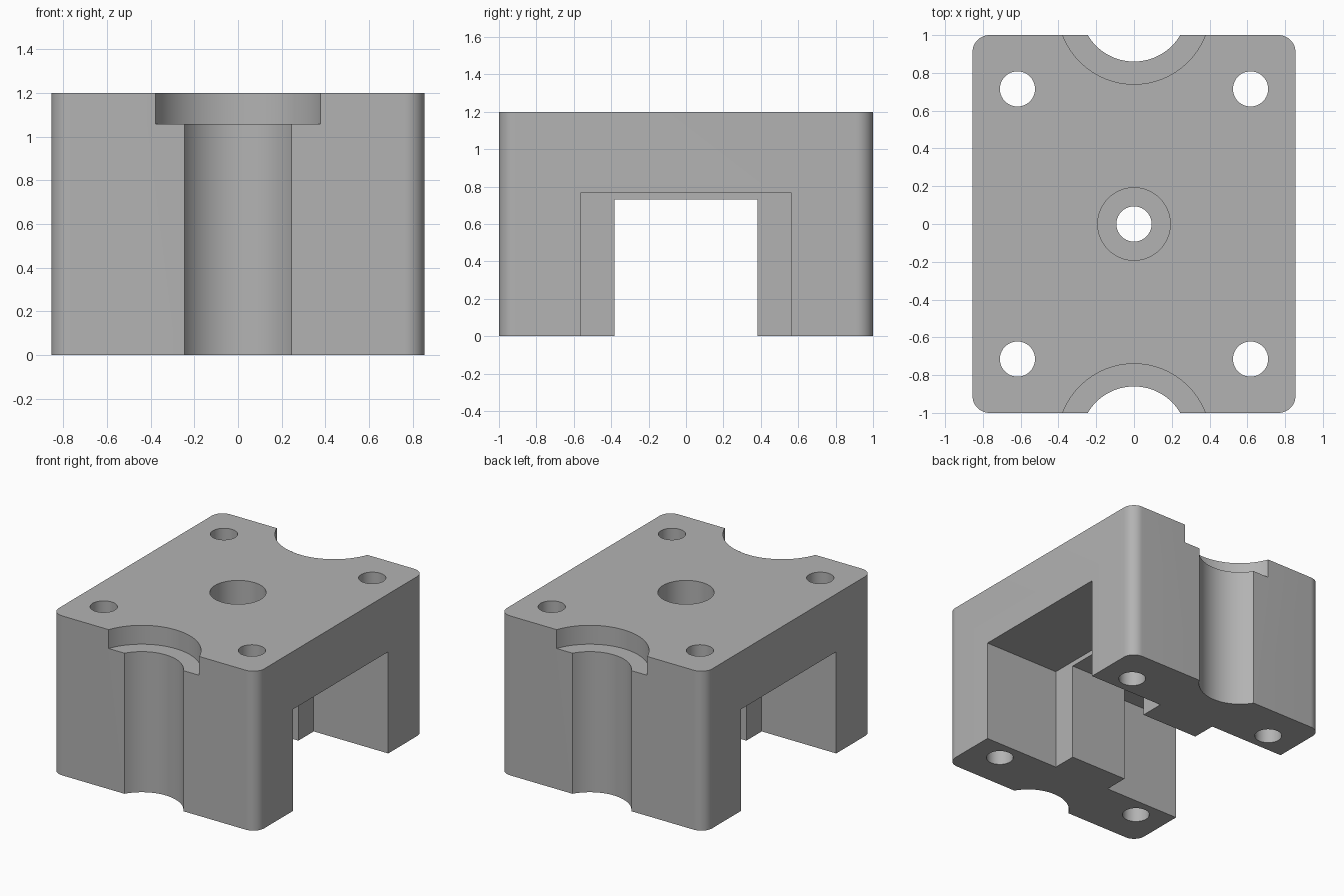
import bpy
import bmesh
from mathutils import Matrix

cube = bpy.data.objects.get("Cube")
if cube:
    bpy.data.objects.remove(cube, do_unlink=True)

HALF_X, HALF_Y, HEIGHT = 0.855, 1.0, 1.2
GREY = (0.45, 0.45, 0.45, 1.0)

grey = bpy.data.materials.new("plain grey")
grey.use_nodes = True
grey.diffuse_color = GREY
grey.node_tree.nodes["Principled BSDF"].inputs["Base Color"].default_value = GREY


def add_object(name, bm):
    mesh = bpy.data.meshes.new(name)
    bm.to_mesh(mesh)
    bm.free()
    mesh.materials.append(grey)
    obj = bpy.data.objects.new(name, mesh)
    bpy.context.collection.objects.link(obj)
    return obj


def box_mesh(x0, x1, y0, y1, z0, z1):
    bm = bmesh.new()
    size = Matrix.Diagonal((x1 - x0, y1 - y0, z1 - z0, 1))
    centre = Matrix.Translation(((x0 + x1) / 2, (y0 + y1) / 2, (z0 + z1) / 2))
    bmesh.ops.create_cube(bm, size=1, matrix=centre @ size)
    return bm


def cut(bm):
    """Subtract a shape from the block."""
    cutter = add_object("cutter", bm)
    cutter.hide_render = True
    mod = block.modifiers.new("cut", "BOOLEAN")
    mod.operation = "DIFFERENCE"
    mod.solver = "EXACT"
    mod.object = cutter
    bpy.context.view_layer.objects.active = block
    bpy.ops.object.modifier_apply(modifier=mod.name)
    bpy.data.objects.remove(cutter, do_unlink=True)


def cut_bore(x, y, radius, z0=-0.1, z1=HEIGHT + 0.1):
    bm = bmesh.new()
    bmesh.ops.create_cone(bm, cap_ends=True, segments=96, radius1=radius,
                          radius2=radius, depth=z1 - z0,
                          matrix=Matrix.Translation((x, y, (z0 + z1) / 2)))
    cut(bm)


# Block with rounded upright corners
bm = box_mesh(-HALF_X, HALF_X, -HALF_Y, HALF_Y, 0, HEIGHT)
uprights = [e for e in bm.edges
            if abs(e.verts[0].co.z - e.verts[1].co.z) > 0.5]
bmesh.ops.bevel(bm, geom=uprights, offset=0.09, segments=12,
                profile=0.5, affect="EDGES")
block = add_object("mounting_block", bm)

# Tunnel along x, wider at both mouths so a rib remains in the middle
cut(box_mesh(-1, 1, -0.383, 0.383, -0.1, 0.73))
for x0, x1 in ((-1, -0.235), (0.235, 1)):
    cut(box_mesh(x0, x1, -0.565, 0.565, -0.1, 0.765))

# Stepped half-round notches in the front and back
for side in (-1, 1):
    cut_bore(0, side * 1.144, 0.284)
    cut_bore(0, side * 1.144, 0.404, z0=1.058)

# Corner bolt holes
for x in (-0.617, 0.617):
    for y in (-0.715, 0.715):
        cut_bore(x, y, 0.093)

# Counterbored centre hole
cut_bore(0, 0, 0.093)
cut_bore(0, 0, 0.192, z0=0.97)

# Smooth curved walls, keep edges sharp
bpy.ops.object.select_all(action="DESELECT")
block.select_set(True)
bpy.context.view_layer.objects.active = block
bpy.ops.object.shade_smooth_by_angle()
